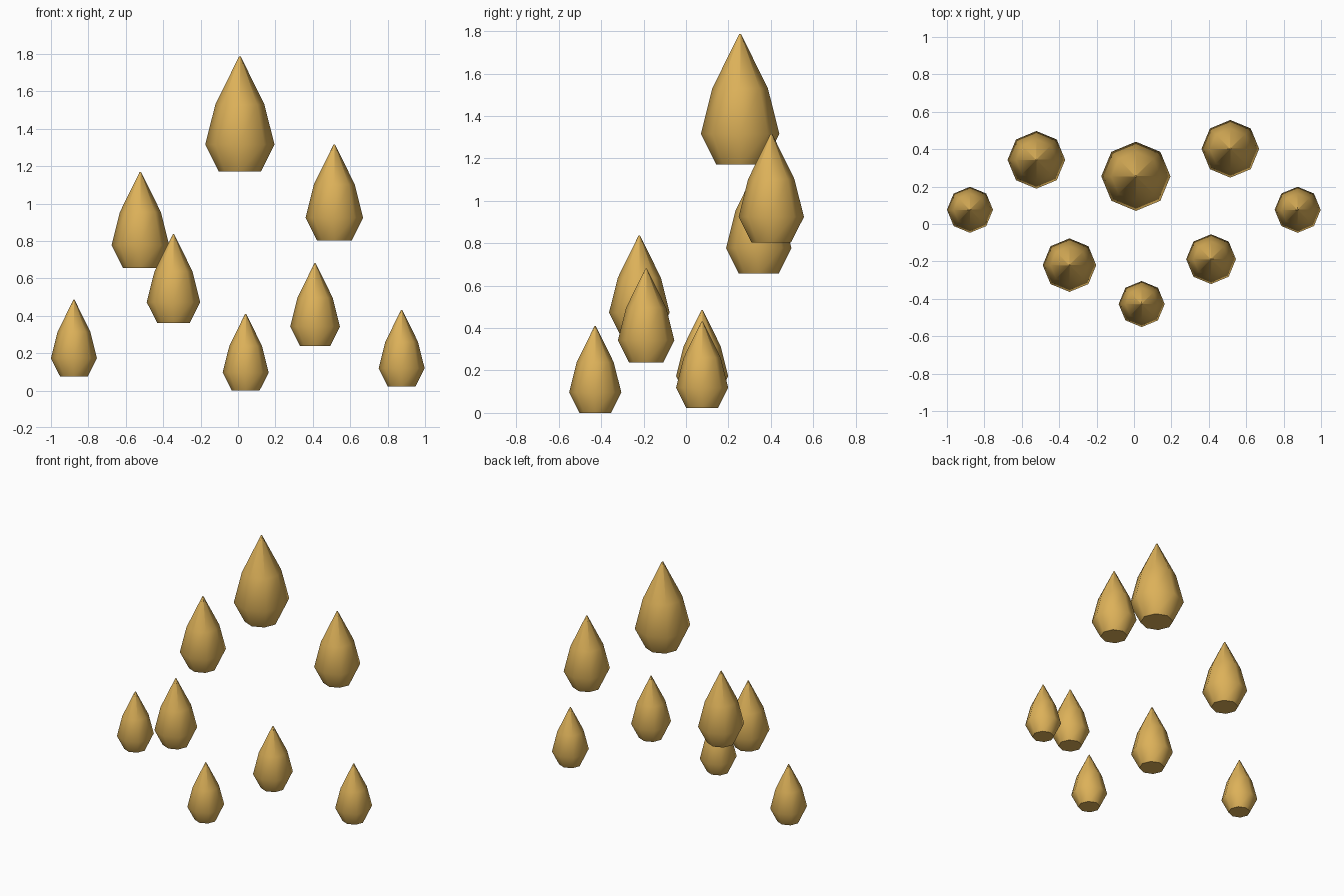
import bpy, bmesh, math

if "Cube" in bpy.data.objects:
    bpy.data.objects.remove(bpy.data.objects["Cube"])

gold = bpy.data.materials.new("warm gold")
gold.diffuse_color = (0.72, 0.44, 0.10, 1)
gold.use_nodes = True
gold.node_tree.nodes["Principled BSDF"].inputs["Base Color"].default_value = gold.diffuse_color

# Drop profile as (radius, height), in units of the widest radius
PROFILE = [(0.605, 0.0), (1.0, 0.785), (0.71, 1.94), (0.025, 3.33)]
SIDES = 8


def make_drop(name, x, y, z, r):
    """Eight-sided teardrop with a flat base, standing at height z."""
    bm = bmesh.new()
    rings = []
    for pr, pz in PROFILE:
        rings.append([bm.verts.new((pr * r * math.cos(2 * math.pi * i / SIDES),
                                    pr * r * math.sin(2 * math.pi * i / SIDES),
                                    pz * r)) for i in range(SIDES)])
    for a, b in zip(rings, rings[1:]):
        for i in range(SIDES):
            j = (i + 1) % SIDES
            bm.faces.new((a[i], a[j], b[j], b[i]))
    bm.faces.new(rings[0][::-1])
    bm.faces.new(rings[-1])
    mesh = bpy.data.meshes.new(name)
    bm.to_mesh(mesh)
    bm.free()
    mesh.materials.append(gold)
    ob = bpy.data.objects.new(name, mesh)
    ob.location = (x, y, z)
    bpy.context.collection.objects.link(ob)
    return ob


# Floating drops: x, y, base height, widest radius
DROPS = {
    "top_drop": (0.01, 0.255, 1.17, 0.185),
    "upper_right_drop": (0.515, 0.402, 0.803, 0.154),
    "upper_left_drop": (-0.522, 0.343, 0.656, 0.154),
    "middle_left_drop": (-0.345, -0.22, 0.36, 0.143),
    "middle_right_drop": (0.412, -0.188, 0.238, 0.133),
    "lower_front_drop": (0.041, -0.428, 0.0, 0.123),
    "lower_right_drop": (0.875, 0.076, 0.022, 0.123),
    "lower_left_drop": (-0.877, 0.076, 0.076, 0.123),
}
bpy.ops.object.select_all(action='DESELECT')
for name, args in DROPS.items():
    ob = make_drop(name, *args)
    ob.select_set(True)
    bpy.context.view_layer.objects.active = ob

# Smooth sides, crisp base edge
bpy.ops.object.shade_smooth_by_angle(angle=math.radians(50))
